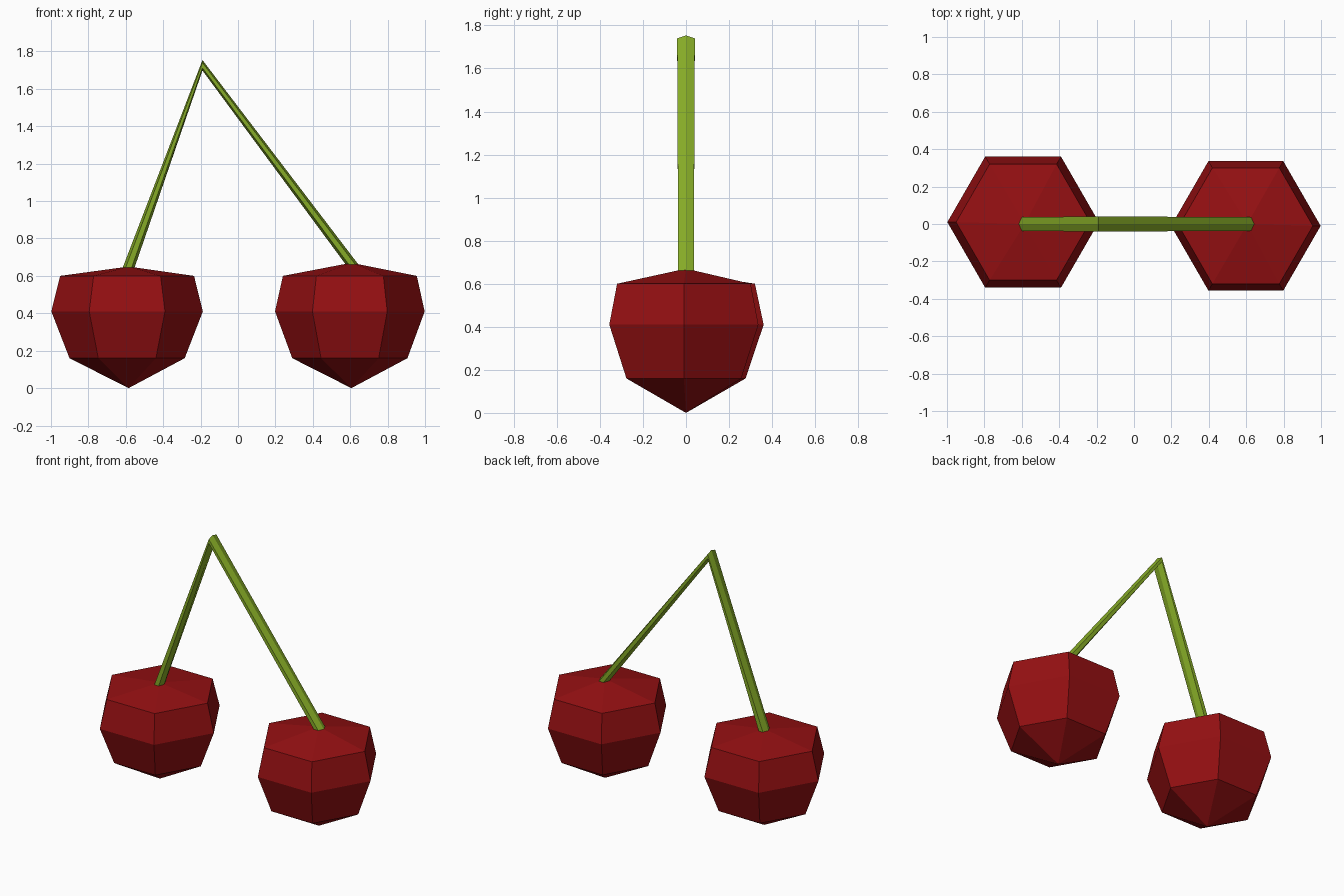
import bpy
import bmesh
import math

if "Cube" in bpy.data.objects:
    bpy.data.objects.remove(bpy.data.objects["Cube"])


def material(name, rgb):
    m = bpy.data.materials.new(name)
    m.diffuse_color = (*rgb, 1.0)
    m.use_nodes = True
    m.node_tree.nodes["Principled BSDF"].inputs["Base Color"].default_value = m.diffuse_color
    return m


red = material("cherry_red", (0.30, 0.005, 0.006))
green = material("stem_green", (0.24, 0.41, 0.02))


def finish(name, bm, mat):
    bmesh.ops.recalc_face_normals(bm, faces=bm.faces)
    mesh = bpy.data.meshes.new(name)
    bm.to_mesh(mesh)
    bm.free()
    mesh.materials.append(mat)
    ob = bpy.data.objects.new(name, mesh)
    bpy.context.collection.objects.link(ob)
    return ob


def bridge(bm, a, b):
    n = len(a)
    for i in range(n):
        bm.faces.new((a[i], a[(i + 1) % n], b[(i + 1) % n], b[i]))


def hexagon():
    return [(math.cos(i * math.pi / 3), math.sin(i * math.pi / 3)) for i in range(6)]


# Cherry: six-sided lathed form with a pointed bottom and shallow peaked top
def cherry(name, cx, cy, top, widest):
    bm = bmesh.new()
    rings = []
    for z, r in ((0.16, 0.308), (0.41, widest), (0.60, 0.358)):
        rings.append([bm.verts.new((cx + r * c, cy + r * s, z)) for c, s in hexagon()])
    for a, b in zip(rings, rings[1:]):
        bridge(bm, a, b)
    for ring, z in ((rings[0], 0.0), (rings[-1], top)):
        tip = bm.verts.new((cx + 0.008, 0, z))
        for i in range(6):
            bm.faces.new((ring[i], ring[(i + 1) % 6], tip))
    finish(name, bm, red)


cherry("left_cherry", -0.593, 0.01, 0.65, 0.405)
cherry("right_cherry", 0.598, -0.01, 0.67, 0.400)

# Stem: one hexagonal tube folded at the apex, where its section stands upright
bm = bmesh.new()
left = [bm.verts.new((-0.59 - 0.032 * c, 0.036 * s / 0.866, 0.63)) for c, s in hexagon()]
apex = [bm.verts.new((-0.19, 0.041 * s / 0.866, 1.726 + 0.028 * c)) for c, s in hexagon()]
right = [bm.verts.new((0.618 + 0.034 * c, 0.036 * s / 0.866, 0.65)) for c, s in hexagon()]
bridge(bm, left, apex)
bridge(bm, apex, right)
bm.faces.new(left)
bm.faces.new(right)
finish("stem", bm, green)
